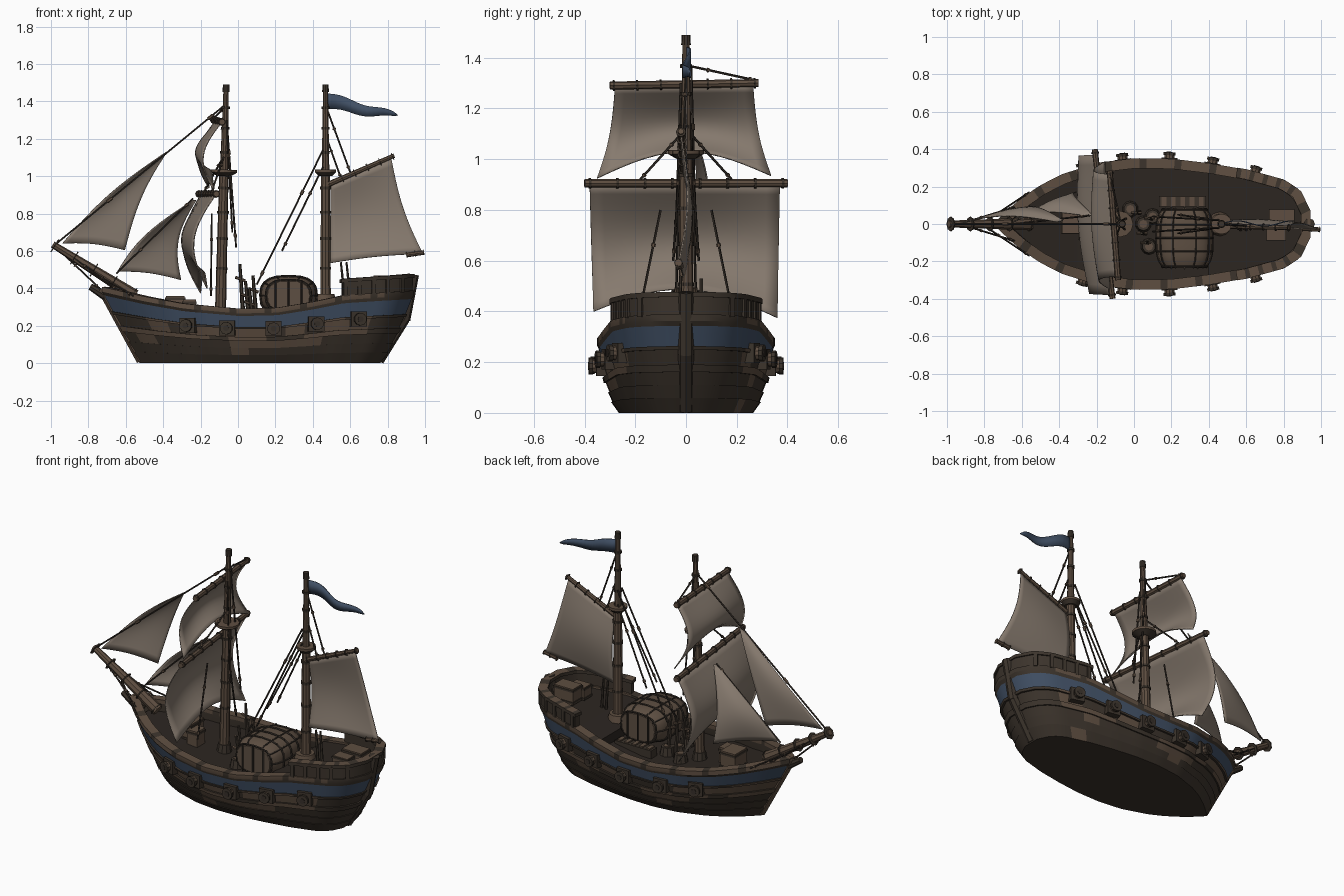
import bpy, bmesh, math, random
from mathutils import Vector, Matrix

random.seed(4)
if "Cube" in bpy.data.objects:
    bpy.data.objects.remove(bpy.data.objects["Cube"])

# Materials
def material(name, *rgb):
    m = bpy.data.materials.new(name)
    m.use_nodes = True
    m.diffuse_color = (*rgb, 1)
    m.node_tree.nodes["Principled BSDF"].inputs["Base Color"].default_value = (*rgb, 1)
    return m

MATS = [material("brown_wood", .112, .076, .052), material("dark_wood", .045, .034, .025),
        material("blue_paint", .052, .079, .128), material("sail_cloth", .24, .195, .157),
        material("rope", .035, .027, .021), material("deck_wood", .025, .019, .015),
        material("bale_wrap", .11, .077, .054)]
BROWN, DARK, BLUE, SAIL, ROPE, DECK, BALE = range(7)

def finish(name, bm, angle=30):
    bmesh.ops.recalc_face_normals(bm, faces=bm.faces)
    me = bpy.data.meshes.new(name)
    bm.to_mesh(me)
    bm.free()
    for m in MATS:
        me.materials.append(m)
    ob = bpy.data.objects.new(name, me)
    bpy.context.collection.objects.link(ob)
    bpy.ops.object.select_all(action='DESELECT')
    ob.select_set(True)
    bpy.context.view_layer.objects.active = ob
    bpy.ops.object.shade_smooth_by_angle(angle=math.radians(angle))
    return ob

def paint(verts, mat):
    for f in {f for v in verts for f in v.link_faces}:
        f.material_index = mat

def rod(bm, a, b, r0, r1=None, mat=BROWN, sides=8):
    a, b = Vector(a), Vector(b)
    d = b - a
    mx = Matrix.Translation((a + b) / 2) @ d.to_track_quat('Z', 'Y').to_matrix().to_4x4()
    r = bmesh.ops.create_cone(bm, cap_ends=True, segments=sides, radius1=r0,
                              radius2=r0 if r1 is None else r1, depth=d.length, matrix=mx)
    paint(r["verts"], mat)

def box(bm, c, size, mat=BROWN, turn=0):
    mx = Matrix.Translation(c) @ Matrix.Rotation(turn, 4, 'Z') @ Matrix.Diagonal((*size, 1))
    paint(bmesh.ops.create_cube(bm, size=1, matrix=mx)["verts"], mat)

# Hull shape: plan width and sheer height along the length
def lookup(table, s):
    for (a, p), (b, q) in zip(table, table[1:]):
        if s <= b:
            return p + (q - p) * (s - a) / (b - a)
    return table[-1][1]

WIDTH = [(0, .05), (.06, .32), (.13, .56), (.2, .74), (.32, .93), (.44, 1), (.56, .99),
         (.68, .92), (.8, .82), (.92, .66), (.97, .5), (1, .2)]
SHEER = [(0, .385), (.13, .335), (.26, .295), (.44, .268), (.56, .272), (.68, .305), (.78, .34), (1, .365)]

def plan(s, v):
    x0, x1 = -.525 - .195 * v, .76 + .17 * v ** .8
    return Vector((x0 + (x1 - x0) * s, (.265 + .075 * v ** .6) * lookup(WIDTH, s)))

def normal(s, v):
    d = plan(min(s + .015, 1), v) - plan(max(s - .015, 0), v)
    return Vector((-d.y, d.x)).normalized()

def hull_point(s, side, v, off=0, dz=0):
    p = plan(s, v) + normal(s, v) * off
    return Vector((p.x, p.y * side, v * lookup(SHEER, s) + dz))

def sweep(name, s0, profile, mat, closed=True, steps=44):
    """Sweep (v, off, dz) points round the hull outline from s0 to the stern and back."""
    ss = [s0 + (1 - s0) * i / steps for i in range(steps + 1)]
    path = [(s, 1) for s in ss] + [(s, -1) for s in ss[::-1]]
    loop = s0 == 0
    bm = bmesh.new()
    rows = [[bm.verts.new(hull_point(s, k, *p)) for p in profile] for s, k in path]
    n = len(profile)
    for i in range(len(rows) if loop else len(rows) - 1):
        a, b = rows[i], rows[(i + 1) % len(rows)]
        for j in range(n if closed else n - 1):
            k = (j + 1) % n
            bm.faces.new((a[j], b[j], b[k], a[k])).material_index = mat(j, i, path[i][0])
    if closed and not loop:
        for r in (rows[0], rows[-1]):
            bm.faces.new(r).material_index = DARK
    if not closed:
        bm.faces.new([r[0] for r in rows]).material_index = DARK
    return finish(name, bm)

# Planked hull with the painted band on top
planks = [(0, 0), (.16, .006), (.16, 0), (.3, .006), (.3, 0), (.44, .006), (.44, .014), (.52, .014),
          (.52, .002), (.68, .004), (.68, .016), (.72, .016), (.72, .006), (1, .008)]
patches = [random.random() for _ in range(400)]
def hull_colour(j, i, s):
    if j == 12:
        return BLUE
    chance = {8: .7, 6: .7, 10: .4, 4: .3, 2: .15}.get(j, .04)
    return BROWN if s < .9 and patches[(i // 3 * 17 + j * 5) % 400] < chance else DARK
sweep("hull", 0, [(v, o, 0) for v, o in planks], hull_colour, closed=False)

# Bulwark rail, stern castle and its cap rail
def rail_colour(j, i, s):
    return DARK if j > 2 or i % 5 == 0 or s > .92 else BROWN
rail = [(1, .012, -.002), (1, .012, .024), (1, -.042, .024), (1, -.042, 0), (.8, -.02, 0), (.8, -.006, 0)]
sweep("rail", 0, rail, rail_colour)
sweep("castle_wall", .775, [(1, .004, .02), (1, .006, .1), (1, -.03, .1), (1, -.03, .0)],
      lambda j, i, s: DARK, steps=16)
sweep("castle_rail", .77, [(1, .014, .092), (1, .014, .112), (1, -.04, .112), (1, -.04, .092)],
      lambda j, i, s: BROWN if j == 1 and i % 3 else DARK, steps=16)

# Decks
def deck(name, s0, s1, dz):
    bm = bmesh.new()
    ss = [s0 + (s1 - s0) * i / 24 for i in range(25)]
    rows = [[bm.verts.new(hull_point(s, k, 1, -.025, dz)) for k in (1, -1)] for s in ss]
    for a, b in zip(rows, rows[1:]):
        bm.faces.new((a[0], b[0], b[1], a[1]))
    if s0 > .5:
        low = [bm.verts.new(v.co - Vector((0, 0, .09))) for v in rows[0]]
        bm.faces.new((rows[0][0], rows[0][1], low[1], low[0]))
    for f in bm.faces:
        f.material_index = DECK
    finish(name, bm)
deck("main_deck", .04, .7, -.045)
deck("quarter_deck", .68, 1, .012)

# Stem, stern post and castle posts
bm = bmesh.new()
rod(bm, (-.515, 0, .015), (-.73, 0, .4), .028, .024, BROWN, 6)
rod(bm, (-.66, 0, .33), (-.79, 0, .41), .03, .018, DARK)
for a, b in (((.75, 0, .015), (.89, 0, .24)), ((.89, 0, .23), (.937, 0, .475))):
    rod(bm, a, b, .031, .031, DARK, 8)
for s in (.785, .83, .875, .92, .965):
    for k in (1, -1):
        n = normal(s, 1)
        box(bm, hull_point(s, k, 1, .006, .06), (.022, .014, .085), DARK, math.atan2(n.y * k, n.x) + math.pi / 2)
finish("posts", bm)

# Gun ports with barrels
bm = bmesh.new()
for x in (-.265, -.06, .185, .41, .635):
    s = (x + .66) / 1.54
    for k in (1, -1):
        n = normal(s, .68)
        n = Vector((n.x, n.y * k, 0))
        c = hull_point(s, k, .68)
        box(bm, c + n * .012, (.085, .04, .08), DARK, math.atan2(n.y, n.x) + math.pi / 2)
        rod(bm, c, c + n * .06, .03, .027, BROWN, 10)
        rod(bm, c + n * .046, c + n * .062, .034, .034, DARK, 10)
        rod(bm, c + n * .05, c + n * .065, .016, .016, ROPE, 8)
finish("gun_ports", bm)

# Masts with bands, lookout platforms and spars
def mast(name, x, z0, lean, nest):
    bm = bmesh.new()
    at = lambda z: Vector((x + lean * (z - z0), 0, z))
    rod(bm, at(z0), at(1.0), .03, .025, BROWN, 10)
    rod(bm, at(1.0), at(1.46), .022, .014, BROWN, 10)
    rod(bm, at(1.45), at(1.49), .019, .017, DARK, 10)
    rod(bm, at(z0), at(z0 + .06), .045, .036, DARK, 10)
    for z in (.5, .66, .8, .93, 1.12, 1.25, 1.36):
        rod(bm, at(z), at(z + .014), .031 if z < 1 else .023, None, DARK, 10)
    rod(bm, at(1.0), at(1.02), .035, nest, DARK, 12)
    rod(bm, at(1.02), at(1.035), nest, nest, BROWN, 12)
    finish(name, bm)
mast("fore_mast", -.095, .22, .025, .07)
mast("main_mast", .468, .31, 0, .055)

def spar(name, a, b, r0, r1, bands=6):
    bm = bmesh.new()
    a, b = Vector(a), Vector(b)
    rod(bm, a, b, r0, r1)
    for i in range(bands):
        t = .02 + .95 * i / (bands - 1)
        rod(bm, a.lerp(b, t), a.lerp(b, t + .012), max(r0, r1) + .005, None, DARK)
    finish(name, bm)
spar("lower_yard", (-.115, -.4, .905), (-.21, .4, .905), .016, .016, 8)
spar("upper_yard", (-.085, -.3, 1.29), (-.13, .285, 1.3), .016, .016, 7)
spar("gaff", (.48, -.01, .955), (.835, -.02, 1.11), .015, .012)
spar("boom", (.9, -.025, .578), (.995, -.03, .592), .012, .012, 3)
spar("bowsprit", (-.55, 0, .36), (-.99, 0, .635), .034, .018, 5)

# Sails: billowing grids between four corners
def sail(name, tl, tr, bl, br, belly, arch=0, hollow=0, n=14):
    tl, tr, bl, br, belly = map(Vector, (tl, tr, bl, br, belly))
    bm = bmesh.new()
    grid = []
    for j in range(n + 1):
        v = j / n
        row = []
        for i in range(n + 1):
            u = i / n
            w = .5 + (u - .5) * (1 - hollow * math.sin(math.pi * v))
            p = tl.lerp(tr, w).lerp(bl.lerp(br, w), v)
            p += belly * math.sin(math.pi * v) * (.75 + .25 * math.sin(math.pi * u))
            p.z += arch * math.sin(math.pi * u) * v ** 2
            row.append(bm.verts.new(p))
        grid.append(row)
    for a, b in zip(grid, grid[1:]):
        for i in range(n):
            bm.faces.new((a[i], a[i + 1], b[i + 1], b[i])).material_index = SAIL
    ob = finish(name, bm, 60)
    m = ob.modifiers.new("thickness", 'SOLIDIFY')
    m.thickness, m.offset = .006, 0
sail("lower_sail", (-.12, -.38, .9), (-.2, .37, .9), (-.165, -.365, .4), (-.2, .36, .375), (-.125, 0, 0), .1)
sail("upper_sail", (-.09, -.28, 1.285), (-.125, .265, 1.29), (-.13, -.35, .925), (-.155, .335, .935),
     (-.1, 0, 0), .1, .05)
sail("outer_jib", (-.41, .01, 1.11), (-.38, .02, 1.13), (-.94, 0, .64), (-.605, .08, .605), (-.03, .05, .025), .015)
sail("inner_jib", (-.24, .04, .87), (-.225, .05, .87), (-.645, .01, .49), (-.305, .17, .445), (-.07, .05, .005), .015)
sail("aft_sail", (.495, -.01, .95), (.82, -.02, 1.095), (.49, -.01, .535), (.99, -.03, .585), (-.015, .04, 0), .01, .06)

# Pennant: a tapering wave
bm = bmesh.new()
pairs = []
for i in range(17):
    t = i / 16
    z = 1.4 - .078 * t + .009 * math.sin(t * 9)
    h = .04 * (1 - t) ** .5 + .002
    pairs.append([bm.verts.new((.475 + .38 * t, .014 * math.sin(t * 8), z + q)) for q in (h, -h)])
for a, b in zip(pairs, pairs[1:]):
    bm.faces.new((a[0], b[0], b[1], a[1])).material_index = BLUE
finish("pennant", bm).modifiers.new("thickness", 'SOLIDIFY').thickness = .006

# Rigging
bm = bmesh.new()
lines = [((-.97, 0, .64), (-.07, 0, 1.38)), ((-.65, 0, .48), (-.24, .045, .88)),
         ((-.93, 0, .58), (-.74, 0, .4)), ((.475, 0, 1.36), (.6, -.01, 1.02)),
         ((.475, 0, 1.2), (.55, -.01, .99)), ((-.07, 0, 1.37), (-.13, .275, 1.31)),
         ((-.065, .02, 1.36), (-.01, .04, .62)), ((-.06, -.02, 1.3), (-.03, -.04, .7))]
for k in (1, -1):
    lines += [((.455, .02 * k, 1.14), (.1, .04 * k, .42)), ((.455, .02 * k, 1.05), (.235, .05 * k, .6)),
              ((-.14, .1 * k, .8), (-.145, .19 * k, .36)), ((-.07, 0, 1.12), (-.16 - .02 * k, .18 * k, .92)),
              ((-.8, .01 * k, .5), (-.56, .17 * k, .36)), ((-.9, .01 * k, .58), (-.64, .09 * k, .39))]
for a, b in lines:
    rod(bm, a, b, .0052, None, ROPE, 5)
    for t in (.3, .9):
        rod(bm, Vector(a).lerp(Vector(b), t), Vector(a).lerp(Vector(b), t + .03), .009, None, BROWN, 6)
finish("rigging", bm)

# Roped cargo bale
bm = bmesh.new()
def bale_ring(t, grow=0):
    """Rounded cross-section at position t (-1 to 1) along y."""
    k = 1 - abs(t) ** 4 * .25
    pts = []
    for i in range(20):
        c, s = math.cos(i * math.pi / 10), math.sin(i * math.pi / 10)
        sq = lambda q: math.copysign(abs(q) ** .75, q)
        pts.append(Vector((.27 + (.15 * k + grow) * sq(c), -.075 + .16 * t, .36 + (.105 * k + grow) * sq(s))))
    return pts
rings = [[bm.verts.new(p) for p in bale_ring(-1 + i / 5)] for i in range(11)]
for a, b in zip(rings, rings[1:]):
    for i in range(20):
        bm.faces.new((a[i], a[(i + 1) % 20], b[(i + 1) % 20], b[i]))
for r in (rings[0], rings[-1]):
    bm.faces.new(r)
for f in bm.faces:
    f.material_index = BALE
for t in (-.95, -.45, 0, .45, .95):
    pts = bale_ring(t, .002)
    for a, b in zip(pts, pts[1:] + pts[:1]):
        rod(bm, a, b, .006, None, ROPE, 5)
for i in range(0, 20, 2):
    pts = [bale_ring(-1 + q / 4, .001)[i] for q in range(9)]
    for a, b in zip(pts, pts[1:]):
        rod(bm, a, b, .005, None, ROPE, 5)
for y in (-.238, .088):
    for x in (.2, .27, .34):
        rod(bm, (x, y, .275), (x, y, .445), .005, None, ROPE, 5)
finish("cargo_bale", bm)

# Crates, hatch, bitts and coiled gear on deck
bm = bmesh.new()
for c, size in (((-.335, .01, .305), (.1, .12, .11)), ((-.26, -.04, .28), (.07, .08, .12)),
                ((.79, .03, .42), (.13, .09, .1)), ((.76, -.05, .41), (.1, .07, .08))):
    box(bm, c, size)
    for k in (1, -1):
        box(bm, (c[0], c[1], c[2] + k * size[2] * .36), (size[0] + .008, size[1] + .008, .012), DARK)
box(bm, (.26, .12, .25), (.25, .06, .05), DARK)
for i in range(5):
    box(bm, (.16 + i * .05, .12, .277), (.025, .05, .012))
for x, y, z in ((.01, .06, .53), (.04, -.05, .44), (.08, .03, .47), (.06, -.1, .4)):
    rod(bm, (x + .02, y, .22), (x, y, z), .013, .008, DARK, 6)
    rod(bm, (x - .025, y, z - .07), (x + .03, y, z - .09), .008, None, BROWN, 6)
for x, y in ((.05, 0), (.1, .04), (.08, -.12), (-.02, .08)):
    rod(bm, (x, y, .22), (x, y, .275), .045, .035, DARK, 10)
    rod(bm, (x, y, .27), (x, y, .28), .022, .022, BROWN, 8)
for x in (.57, .6):
    rod(bm, (x, -.03, .35), (x - .02, -.02, .54), .009, .006, DARK, 6)
rod(bm, (.46, 0, .33), (.46, 0, .37), .065, .055, BROWN, 12)
finish("deck_gear", bm)
